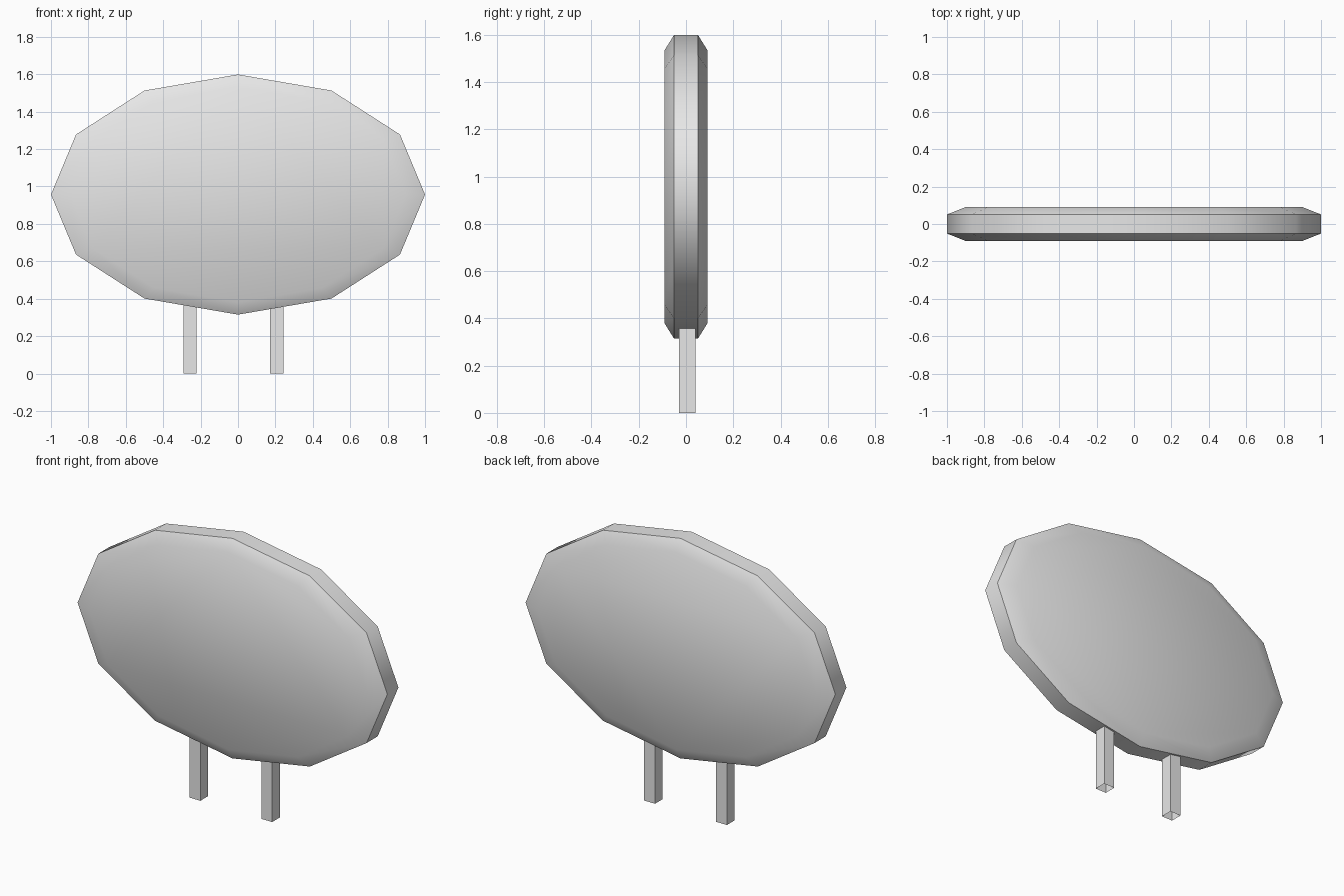
import bpy
import bmesh
import math

if "Cube" in bpy.data.objects:
    bpy.data.objects.remove(bpy.data.objects["Cube"], do_unlink=True)

# One plain grey for the whole model
grey = bpy.data.materials.new("plain_grey")
grey.use_nodes = True
colour = (0.8, 0.8, 0.8, 1)
grey.diffuse_color = colour
grey.node_tree.nodes["Principled BSDF"].inputs["Base Color"].default_value = colour


def add_object(name, bm):
    mesh = bpy.data.meshes.new(name)
    bm.to_mesh(mesh)
    bm.free()
    mesh.materials.append(grey)
    obj = bpy.data.objects.new(name, mesh)
    bpy.context.collection.objects.link(obj)
    return obj


# Twelve-sided oval board with bevelled front and back edges
SIDES, CENTRE_Z, RADIUS_Z = 12, 0.957, 0.642
bm = bmesh.new()
rings = []
for y, scale in ((-0.092, 0.897), (-0.051, 1), (0.051, 1), (0.092, 0.897)):
    ring = []
    for i in range(SIDES):
        a = math.tau * i / SIDES
        ring.append(bm.verts.new((scale * math.cos(a), y,
                                  CENTRE_Z + scale * RADIUS_Z * math.sin(a))))
    rings.append(ring)
for lower, upper in zip(rings, rings[1:]):
    for i in range(SIDES):
        j = (i + 1) % SIDES
        bm.faces.new((lower[i], lower[j], upper[j], upper[i]))
bm.faces.new(rings[0])
bm.faces.new(rings[-1])
bmesh.ops.recalc_face_normals(bm, faces=bm.faces)
board = add_object("oval_board", bm)

# Smooth the face into its bevel, keeping the rim crisp
bpy.ops.object.select_all(action="DESELECT")
board.select_set(True)
bpy.context.view_layer.objects.active = board
bpy.ops.object.shade_smooth_by_angle(angle=math.radians(50))

# Two square posts, open at the foot, running up into the board
WIDTH, HEIGHT = 0.07, 0.42
for name, x in (("right_post", -0.257), ("left_post", 0.207)):
    bm = bmesh.new()
    bmesh.ops.create_cube(bm, size=1)
    bmesh.ops.scale(bm, vec=(WIDTH, WIDTH, HEIGHT), verts=bm.verts)
    bmesh.ops.translate(bm, vec=(x, 0.005, HEIGHT / 2), verts=bm.verts)
    foot = [f for f in bm.faces if f.normal.z < -0.5]
    bmesh.ops.delete(bm, geom=foot, context="FACES_ONLY")
    add_object(name, bm)
